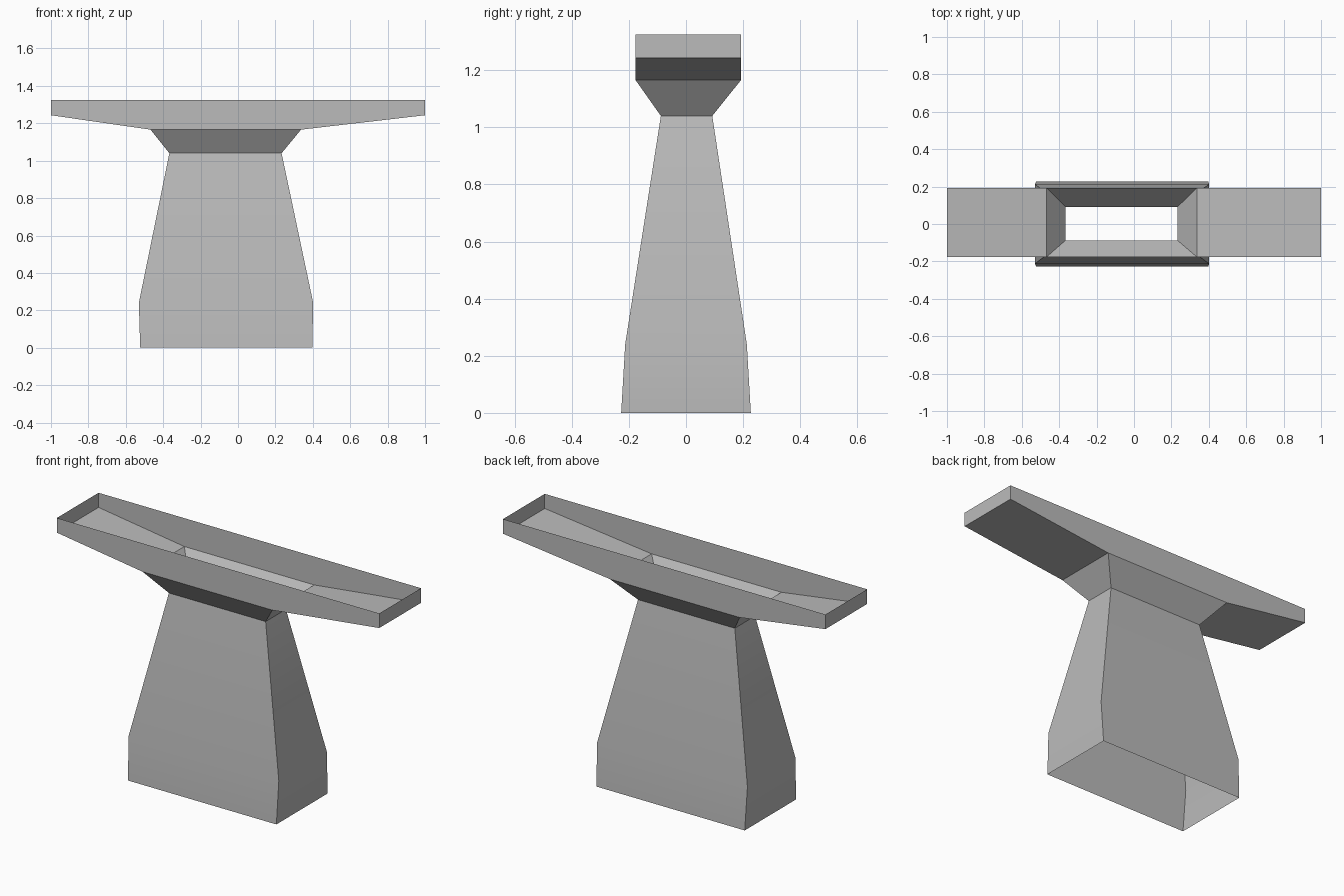
import bpy, bmesh, math

cube = bpy.data.objects.get("Cube")
if cube:
    bpy.data.objects.remove(cube, do_unlink=True)

concrete = bpy.data.materials.new("grey concrete")
concrete.use_nodes = True
GREY = (0.5, 0.5, 0.5, 1)
concrete.diffuse_color = GREY
concrete.node_tree.nodes["Principled BSDF"].inputs["Base Color"].default_value = GREY


def finish(name, bm):
    mesh = bpy.data.meshes.new(name)
    bm.to_mesh(mesh)
    bm.free()
    mesh.materials.append(concrete)
    obj = bpy.data.objects.new(name, mesh)
    bpy.context.collection.objects.link(obj)
    bpy.ops.object.select_all(action='DESELECT')
    obj.select_set(True)
    bpy.context.view_layer.objects.active = obj
    bpy.ops.object.shade_smooth_by_angle(angle=math.radians(30))


def ring(bm, x0, x1, y0, y1, z):
    return [bm.verts.new((x, y, z)) for x, y in ((x0, y0), (x1, y0), (x1, y1), (x0, y1))]


BACK, FRONT = 0.193, -0.177   # tray depth
LEFT, RIGHT = 0.337, -0.468   # tray opening

# Hollow pier: open rectangular sections from the ground up to the flared head
sections = [
    (-0.523, 0.397, -0.227, 0.227, 0.0),
    (-0.53, 0.402, -0.213, 0.213, 0.24),
    (-0.367, 0.233, -0.088, 0.092, 1.04),
    (RIGHT, LEFT, FRONT, BACK, 1.166),
]
bm = bmesh.new()
rings = [ring(bm, *s) for s in sections]
for low, high in zip(rings, rings[1:]):
    for i in range(4):
        j = (i + 1) % 4
        bm.faces.new((low[i], low[j], high[j], high[i]))
finish("pier", bm)

# Cap beam: open-topped tray, sloped floors on both wings, open above the pier
outline = [(-1, 1.325), (-1, 1.243), (RIGHT, 1.166), (LEFT, 1.166), (1, 1.243), (1, 1.325)]
bm = bmesh.new()
front = [bm.verts.new((x, FRONT, z)) for x, z in outline]
back = [bm.verts.new((x, BACK, z)) for x, z in outline]
bm.faces.new(front)
bm.faces.new(back[::-1])
for i in (0, 1, 3, 4):
    bm.faces.new((front[i + 1], front[i], back[i], back[i + 1]))
finish("cap_beam", bm)
